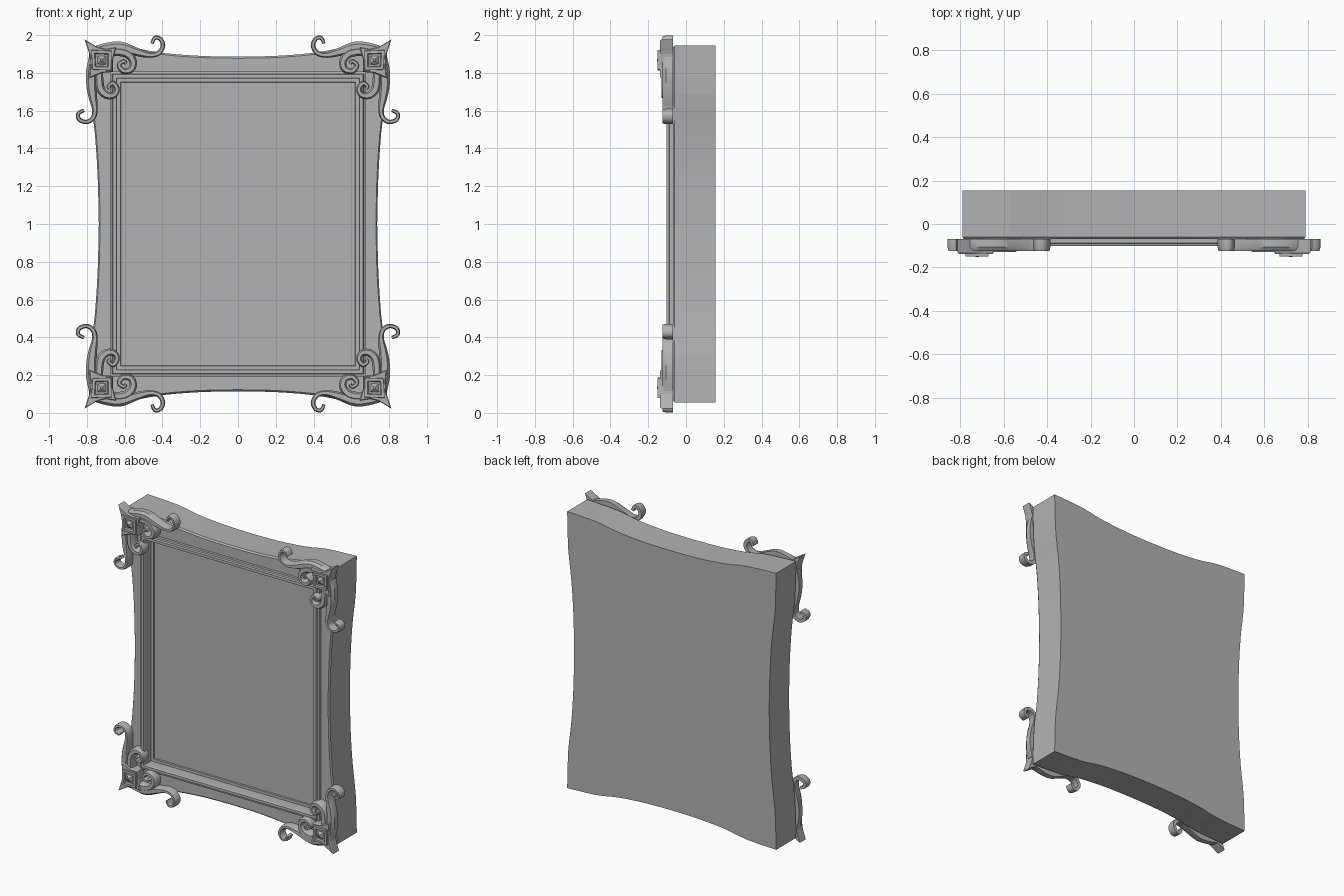
import bpy, bmesh
from mathutils import Vector
from mathutils.geometry import interpolate_bezier

if "Cube" in bpy.data.objects:
    bpy.data.objects.remove(bpy.data.objects["Cube"])

# Dark grey finish shared by every part
finish = bpy.data.materials.new("dark_grey")
finish.diffuse_color = (0.45, 0.45, 0.45, 1)
finish.use_nodes = True
finish.node_tree.nodes["Principled BSDF"].inputs["Base Color"].default_value = finish.diffuse_color


def make_object(name, bm, mirror=False, smooth=None):
    bmesh.ops.recalc_face_normals(bm, faces=bm.faces[:])
    me = bpy.data.meshes.new(name)
    bm.to_mesh(me)
    bm.free()
    me.materials.append(finish)
    ob = bpy.data.objects.new(name, me)
    bpy.context.collection.objects.link(ob)
    ob.location = (0, 0, 1)          # all parts are modelled around the frame centre
    if mirror:
        m = ob.modifiers.new("four_corners", 'MIRROR')
        m.use_axis = (True, False, True)
        m.use_mirror_merge = False
    if smooth:
        bpy.ops.object.select_all(action='DESELECT')
        ob.select_set(True)
        bpy.context.view_layer.objects.active = ob
        bpy.ops.object.shade_smooth_by_angle(angle=smooth)
    return ob


def spline(pts, steps):
    """Smooth path through the given points."""
    p = [Vector(q) for q in pts]
    p = [2 * p[0] - p[1]] + p + [2 * p[-1] - p[-2]]
    out = []
    for i in range(1, len(p) - 2):
        a, b = p[i], p[i + 1]
        seg = interpolate_bezier(a, a + (b - p[i - 1]) / 6, b - (p[i + 2] - a) / 6, b, steps + 1)
        out += seg[:-1]
    return out + [p[-2]]


def bridge(bm, rings):
    for a, b in zip(rings, rings[1:]):
        n = len(a)
        for i in range(n):
            j = (i + 1) % n
            bm.faces.new((a[i], a[j], b[j], b[i]))


def stack(bm, outline, levels, centre=(0, 0), cap_front=True):
    """Solid from one outline at several (scale, y) levels; returns the last ring."""
    cx, cz = centre
    rings = [[bm.verts.new((cx + (x - cx) * s, y, cz + (z - cz) * s)) for x, z in outline]
             for s, y in levels]
    bridge(bm, rings)
    bm.faces.new(rings[0])
    if cap_front:
        bm.faces.new(rings[-1])
    return rings[-1]


def rect(bm, inset, y):
    """Ring of four corners, inset from the outer moulding rectangle."""
    return [bm.verts.new((sx * (.678 - inset), y, sz * (.807 - inset)))
            for sx, sz in ((1, 1), (-1, 1), (-1, -1), (1, -1))]


def scroll(name, pts, y_back, y_front):
    """Tapering ridged ribbon; pts are (x, z, width)."""
    path = spline(pts, 4)
    bm = bmesh.new()
    rings = []
    for i, p in enumerate(path):
        t = path[min(i + 1, len(path) - 1)] - path[max(i - 1, 0)]
        n = Vector((-t.y, t.x)).normalized()
        w = p.z / 2
        section = [(-w, y_back), (-w, y_front + 0.018), (-w * 0.55, y_front),
                   (w * 0.55, y_front), (w, y_front + 0.018), (w, y_back)]
        rings.append([bm.verts.new((p.x + n.x * d, y, p.y + n.y * d)) for d, y in section])
    bridge(bm, rings)
    bm.faces.new(rings[0])
    bm.faces.new(rings[-1])
    return make_object(name, bm, True, 0.6)


# Body: thick slab with bowed-in edges and a recessed panel
top = spline([(0, .886, 0), (.2, .89, 0), (.4, .906, 0), (.57, .934, 0), (.79, .945, 0)], 3)
side = spline([(.737, 0, 0), (.743, .25, 0), (.758, .48, 0), (.782, .69, 0), (.79, .945, 0)], 3)
quarter = [(p.x, p.y) for p in top] + [(p.x, p.y) for p in side[-2::-1]]
half = quarter + [(x, -z) for x, z in quarter[-2::-1]]
outline = half + [(-x, z) for x, z in half[-2:0:-1]]
bm = bmesh.new()
rim = stack(bm, outline, [(1, .155), (1, -.06), (.99, -.07)], cap_front=False)
wall = [rect(bm, d, y) for d, y in ((.038, -.07), (.038, -.025), (.056, -.025), (.058, -.015))]
bridge(bm, wall)
bm.faces.new(wall[-1])
edges = []
for ring in (rim, wall[0]):
    edges += [bm.edges.get((ring[i - 1], ring[i])) for i in range(len(ring))]
bmesh.ops.triangle_fill(bm, edges=edges, use_beauty=True)
make_object("frame_body", bm)

# Stepped rectangular moulding around the panel
bm = bmesh.new()
bridge(bm, [rect(bm, d, y) for d, y in ((0, -.07), (0, -.088), (.012, -.09), (.016, -.102),
                                        (.034, -.102), (.038, -.095), (.038, -.07))])
make_object("inner_moulding", bm)

# Corner plate: pointed concave diamond
bm = bmesh.new()
plate = [(.812, .977), (.745, .937), (.70, .926), (.645, .935), (.662, .87),
         (.662, .805), (.72, .80), (.788, .772), (.782, .83), (.787, .90)]
stack(bm, plate, [(1, -.07), (1, -.13), (.93, -.138)], (.722, .868))
make_object("corner_plate", bm, True)

# Raised square frame with a pyramid stud in its sunken middle
bm = bmesh.new()
square = [(.778, .922), (.668, .918), (.67, .812), (.772, .816)]
stack(bm, square, [(1, -.13), (.96, -.15), (.68, -.15), (.6, -.138), (.42, -.138),
                   (.1, -.153)], (.722, .868))
make_object("pyramid_stud", bm, True)

# Long arms that run along the edges and end in open hooks
scroll("top_hook_arm", [(.76, .915, .05), (.69, .93, .06), (.62, .935, .06), (.54, .912, .045),
                        (.47, .895, .03), (.42, .905, .026), (.397, .945, .024),
                        (.412, .98, .022), (.44, .985, .022), (.456, .955, .018)], -.07, -.125)
scroll("side_hook_arm", [(.765, .88, .05), (.775, .80, .06), (.775, .73, .055), (.768, .67, .045),
                         (.758, .61, .03), (.765, .565, .026), (.80, .54, .024),
                         (.84, .553, .022), (.845, .585, .022), (.815, .602, .018)], -.07, -.125)

# Small curls tucked inside the corner
scroll("upper_curl", [(.69, .90, .04), (.64, .912, .045), (.585, .90, .045), (.555, .86, .04),
                      (.565, .82, .035), (.605, .81, .03), (.63, .84, .025),
                      (.605, .862, .022), (.592, .848, .018)], -.07, -.13)
scroll("lower_curl", [(.735, .82, .04), (.735, .765, .045), (.725, .71, .045), (.69, .68, .04),
                      (.653, .685, .03), (.64, .715, .028), (.66, .745, .025),
                      (.685, .73, .022), (.678, .715, .018)], -.07, -.13)
